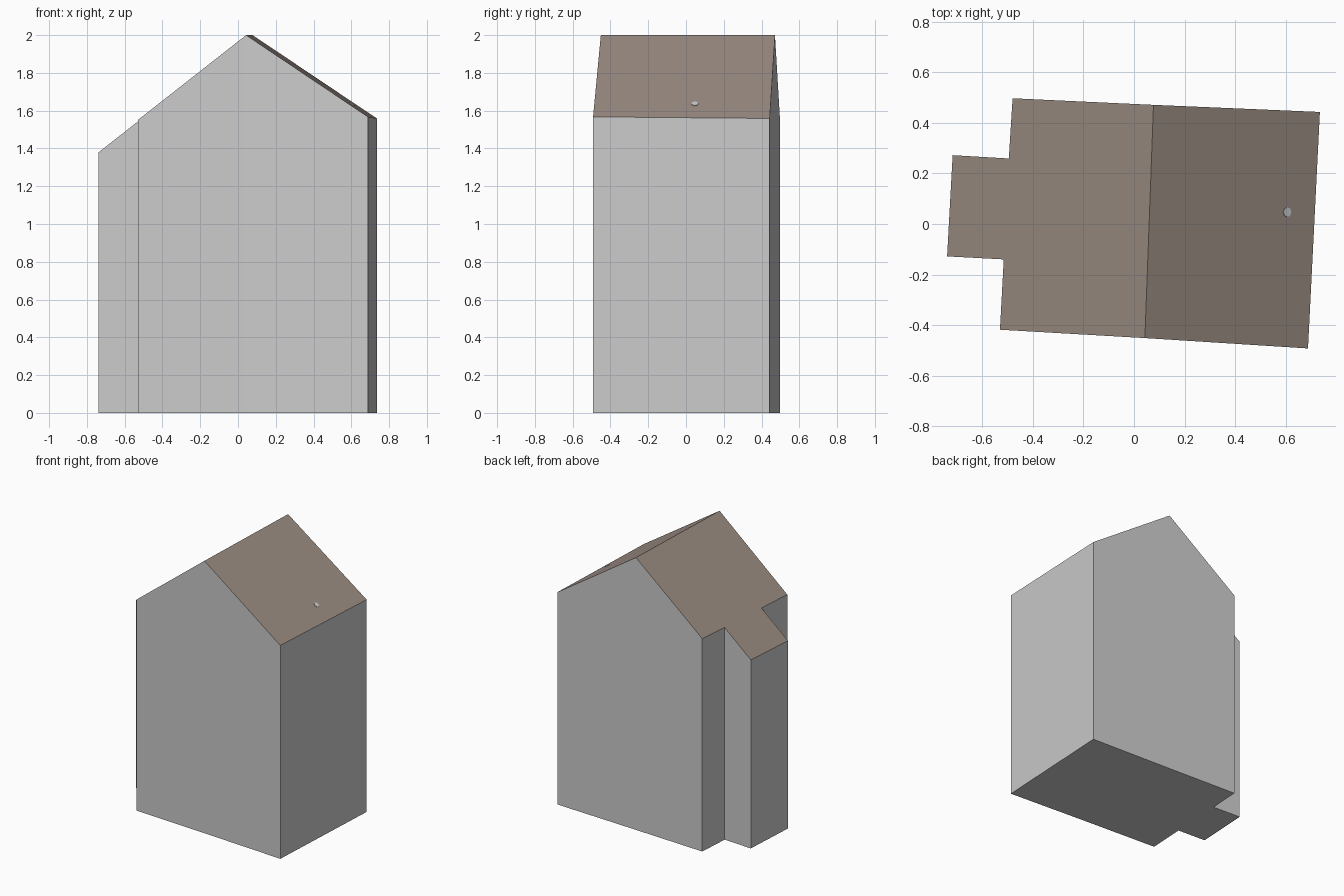
import bpy, bmesh
from mathutils import Vector

if "Cube" in bpy.data.objects:
    bpy.data.objects.remove(bpy.data.objects["Cube"])


def material(name, rgb):
    m = bpy.data.materials.new(name)
    m.diffuse_color = (*rgb, 1)
    m.use_nodes = True
    m.node_tree.nodes["Principled BSDF"].inputs["Base Color"].default_value = m.diffuse_color
    return m


wall_grey = material("wall grey", (0.60, 0.60, 0.60))
roof_brown = material("roof brown", (0.325, 0.265, 0.226))

# Ridge line and the slope of each roof side
RIDGE_FRONT, RIDGE_BACK = Vector((0.043, -0.451)), Vector((0.077, 0.471))
along = (RIDGE_BACK - RIDGE_FRONT).normalized()
across = Vector((along.y, -along.x))
LEFT_SLOPE, RIGHT_SLOPE = 0.783, 0.67


def roof_height(p):
    d = (Vector(p) - RIDGE_FRONT).dot(across)
    return 2 - (RIGHT_SLOPE * d if d > 0 else -LEFT_SLOPE * d)


def make_object(name, bm, mats):
    bmesh.ops.recalc_face_normals(bm, faces=bm.faces)
    mesh = bpy.data.meshes.new(name)
    bm.to_mesh(mesh)
    bm.free()
    for m in mats:
        mesh.materials.append(m)
    ob = bpy.data.objects.new(name, mesh)
    bpy.context.collection.objects.link(ob)
    return ob


# House body: footprint with a left bay, counter-clockwise from the front ridge end
outline = [tuple(RIDGE_FRONT), (0.688, -0.492), (0.735, 0.443), tuple(RIDGE_BACK),
           (-0.48, 0.497), (-0.495, 0.259), (-0.717, 0.272),
           (-0.739, -0.128), (-0.515, -0.14), (-0.53, -0.418)]
bm = bmesh.new()
low = [bm.verts.new((x, y, 0)) for x, y in outline]
high = [bm.verts.new((x, y, roof_height((x, y)))) for x, y in outline]
n = len(outline)
for i in range(n):
    j = (i + 1) % n
    bm.faces.new((low[i], low[j], high[j], high[i]))
bm.faces.new(low[::-1])
# Right and left roof slopes
for slope in (high[:4], high[3:] + high[:1]):
    bm.faces.new(slope).material_index = 1
make_object("house", bm, [wall_grey, roof_brown])

# Tiny vent cap lying flush on the right slope
normal = Vector((across.x * RIGHT_SLOPE, across.y * RIGHT_SLOPE, 1)).normalized()
bm = bmesh.new()
bmesh.ops.create_cone(bm, cap_ends=True, segments=8, radius1=0.019, radius2=0.019, depth=0.006)
vent = make_object("roof_vent", bm, [wall_grey])
vent.location = (0.605, 0.047, roof_height((0.605, 0.047)))
vent.rotation_mode = 'QUATERNION'
vent.rotation_quaternion = Vector((0, 0, 1)).rotation_difference(normal)
